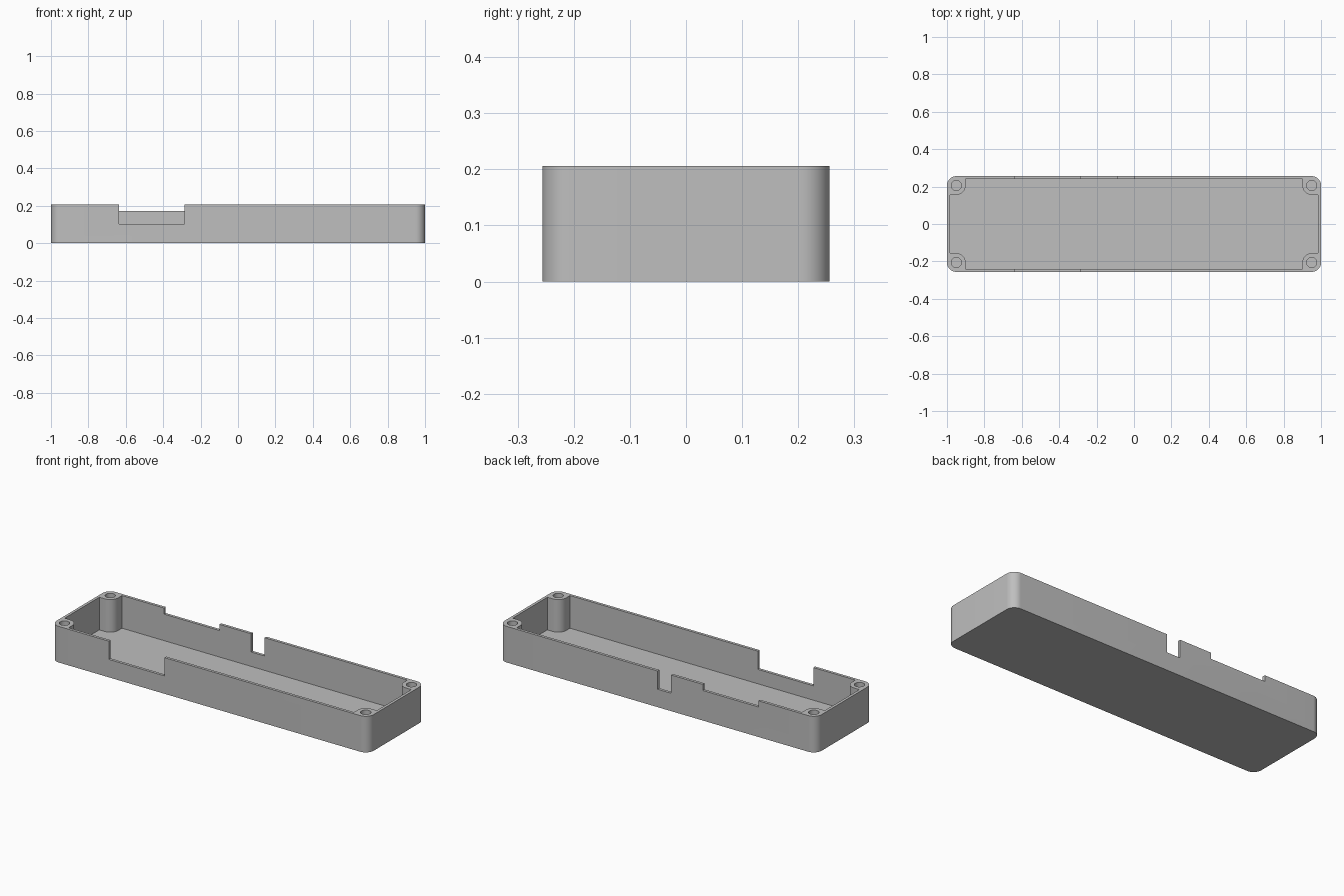
import bpy, bmesh, math

if "Cube" in bpy.data.objects:
    bpy.data.objects.remove(bpy.data.objects["Cube"])

HX, HY, H = 1.0, 0.256, 0.206      # outer half sizes and height
WALL, FLOOR = 0.016, 0.02
POST_R, HOLE_R = 0.05, 0.027
CX, CY = HX - POST_R, HY - POST_R  # post centres, concentric with the rounded corners

grey = bpy.data.materials.new("grey plastic")
grey.diffuse_color = (0.52, 0.52, 0.52, 1)
grey.use_nodes = True
grey.node_tree.nodes["Principled BSDF"].inputs["Base Color"].default_value = grey.diffuse_color


def arc(cx, cy, r, a0, a1, n=14):
    angles = [math.radians(a0 + (a1 - a0) * i / n) for i in range(n + 1)]
    return [(cx + r * math.cos(a), cy + r * math.sin(a)) for a in angles]


def four_way(quadrant):
    """Mirror a counter-clockwise +x +y quadrant outline into a closed loop."""
    back = quadrant[::-1]
    return (quadrant + [(-x, y) for x, y in back]
            + [(-x, -y) for x, y in quadrant] + [(x, -y) for x, y in back])


def prism(name, outline, z0, z1):
    bm = bmesh.new()
    face = bm.faces.new([bm.verts.new((x, y, z0)) for x, y in outline])
    top = bmesh.ops.extrude_face_region(bm, geom=[face])["geom"]
    bmesh.ops.translate(bm, vec=(0, 0, z1 - z0),
                        verts=[v for v in top if isinstance(v, bmesh.types.BMVert)])
    bmesh.ops.recalc_face_normals(bm, faces=bm.faces)
    mesh = bpy.data.meshes.new(name)
    bm.to_mesh(mesh)
    bm.free()
    mesh.materials.append(grey)
    obj = bpy.data.objects.new(name, mesh)
    bpy.context.collection.objects.link(obj)
    return obj


def rect(x0, x1, y0, y1):
    return [(x0, y0), (x1, y0), (x1, y1), (x0, y1)]


# Tray body with rounded vertical corners
body = prism("tray_body", four_way(arc(CX, CY, POST_R, 0, 90)), 0, H)

# Cavity outline leaves a rounded screw post in each corner
ix, iy = HX - WALL, HY - WALL
cavity = [(ix, CY - POST_R)] + arc(CX, CY, POST_R, 270, 180) + [(CX - POST_R, iy)]
TOP = H + 0.1
cutters = [prism("cavity_cutter", four_way(cavity), FLOOR, TOP)]

# Blind screw holes
for sx in (-1, 1):
    for sy in (-1, 1):
        ring = arc(sx * CX, sy * CY, HOLE_R, 0, 360, 32)[:-1]
        cutters.append(prism("hole_cutter", ring, FLOOR, TOP))

# Wall openings: deep front notch, shallow back notch, narrow back slot
cutters += [
    prism("front_notch_cutter", rect(-0.635, -0.285, -0.3, -0.22), 0.102, TOP),
    prism("back_notch_cutter", rect(-0.635, -0.285, 0.22, 0.3), 0.171, TOP),
    prism("back_slot_cutter", rect(-0.085, 0.0, 0.22, 0.3), 0.102, TOP),
]

# Cut everything, then drop the cutters
bpy.context.view_layer.objects.active = body
for cutter in cutters:
    cutter.hide_render = True
    mod = body.modifiers.new(cutter.name, "BOOLEAN")
    mod.operation, mod.solver, mod.object = "DIFFERENCE", "EXACT", cutter
    bpy.ops.object.modifier_apply(modifier=mod.name)
    bpy.data.objects.remove(cutter, do_unlink=True)

for o in bpy.context.selected_objects:
    o.select_set(False)
body.select_set(True)
bpy.ops.object.shade_smooth_by_angle(angle=math.radians(30))
